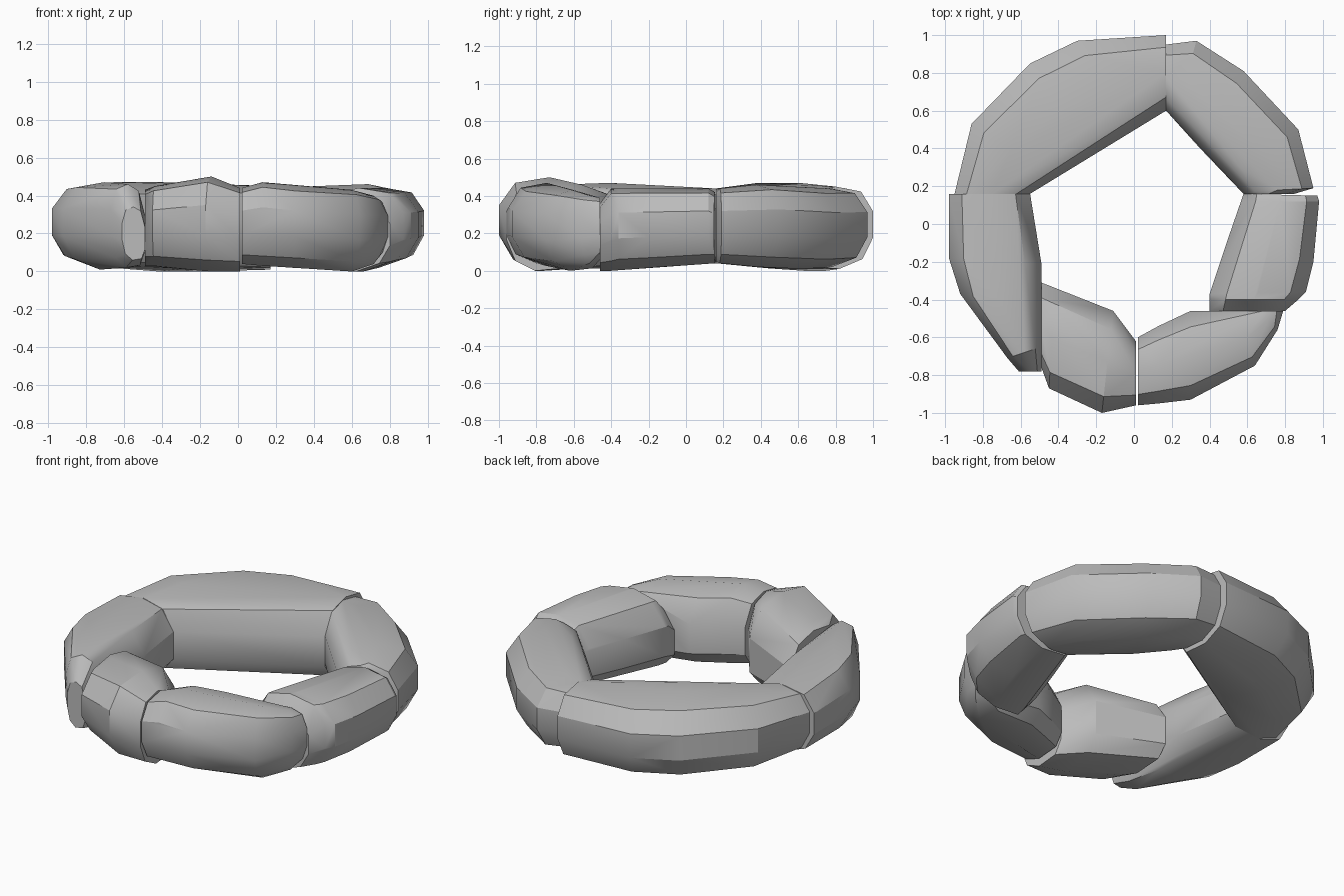
import bpy
import bmesh
import math

default_cube = bpy.data.objects.get("Cube")
if default_cube:
    bpy.data.objects.remove(default_cube, do_unlink=True)

# One plain stone colour
stone_grey = bpy.data.materials.new("stone_grey")
stone_grey.use_nodes = True
colour = (0.5, 0.5, 0.5, 1.0)
stone_grey.diffuse_color = colour
shader = next(node for node in stone_grey.node_tree.nodes if node.type == "BSDF_PRINCIPLED")
shader.inputs["Base Color"].default_value = colour
shader.inputs["Roughness"].default_value = 0.8

# Rounded cross-section: across (inner edge to outer edge), up (bottom to top)
SECTION = [(0, .2), (0, .62), (.18, .92), (.5, 1), (.84, .94),
           (1, .7), (1, .38), (.86, .12), (.55, 0), (.14, .03)]


def make_stone(name, stations):
    """Wrap a faceted hull around cross-sections placed along the stone.
    Each station, in hundredths: inner x, inner y, outer x, outer y, bottom, top."""
    bm = bmesh.new()
    for station in stations:
        inner_x, inner_y, outer_x, outer_y, bottom, top = [value / 100 for value in station]
        for across, up in SECTION:
            bm.verts.new((inner_x + (outer_x - inner_x) * across,
                          inner_y + (outer_y - inner_y) * across,
                          bottom + (top - bottom) * up))

    # Keep only the outer hull and merge faces that are nearly flat
    hull = bmesh.ops.convex_hull(bm, input=bm.verts[:], use_existing_faces=False)
    spare = set(hull["geom_interior"]) | set(hull["geom_unused"])
    spare_verts = [item for item in spare if isinstance(item, bmesh.types.BMVert)]
    bmesh.ops.delete(bm, geom=spare_verts, context="VERTS")
    bmesh.ops.dissolve_limit(bm, angle_limit=math.radians(2),
                             verts=bm.verts[:], edges=bm.edges[:])
    bmesh.ops.recalc_face_normals(bm, faces=bm.faces[:])

    mesh = bpy.data.meshes.new(name)
    bm.to_mesh(mesh)
    bm.free()
    mesh.materials.append(stone_grey)
    mesh.shade_smooth()
    mesh.set_sharp_from_angle(angle=math.radians(30))
    stone = bpy.data.objects.new(name, mesh)
    bpy.context.scene.collection.objects.link(stone)
    return stone


# Two long stones closing the back of the ring
make_stone("back_right_stone", [
    (17, 60, 17, 100, 1, 45),
    (-5, 48, -30, 97, 0, 46),
    (-25, 36, -55, 85, 0, 47),
    (-45, 24, -86, 53, 2, 47),
    (-55, 16, -95, 16, 4, 44),
])
make_stone("back_left_stone", [
    (17, 60, 17, 95, 4, 44),
    (22, 55, 33, 97, 2, 44),
    (35, 40, 58, 81, 1, 44),
    (50, 25, 87, 50, 2, 46),
    (57, 17, 95, 19, 4, 44),
    (58, 16, 85, 16, 5, 42),
])

# Side stones
make_stone("left_stone", [
    (58, 16, 97, 15, 4, 42),
    (57, 12, 98, 12, 4, 44),
    (49, -10, 95, -20, 2, 44),
    (40, -37, 91, -36, 1, 44),
    (40, -40, 87, -40, 0, 44),
    (40, -46, 80, -46, 0, 36),
])
make_stone("right_stone", [
    (-55, 16, -98, 16, 4, 44),
    (-49, -21, -98, -18, 3, 46),
    (-49, -45, -92, -37, 1, 47),
    (-49, -65, -67, -71, 2, 46),
    (-49, -78, -61, -78, 6, 34),
])

# Shorter stones meeting at the front
make_stone("front_left_stone", [
    (2, -60, 2, -96, 4, 44),
    (13, -54, 13, -95, 3, 47),
    (30, -46, 30, -93, 2, 45),
    (55, -46, 64, -75, 0, 43),
    (66, -46, 76, -56, 4, 40),
    (58, -46, 79, -46, 6, 39),
])
make_stone("front_right_stone", [
    (-49, -31, -49, -76, 3, 43),
    (-42, -34, -45, -87, 3, 45),
    (-11, -46, -17, -100, 0, 50),
    (1, -62, 1, -96, 0, 44),
])
